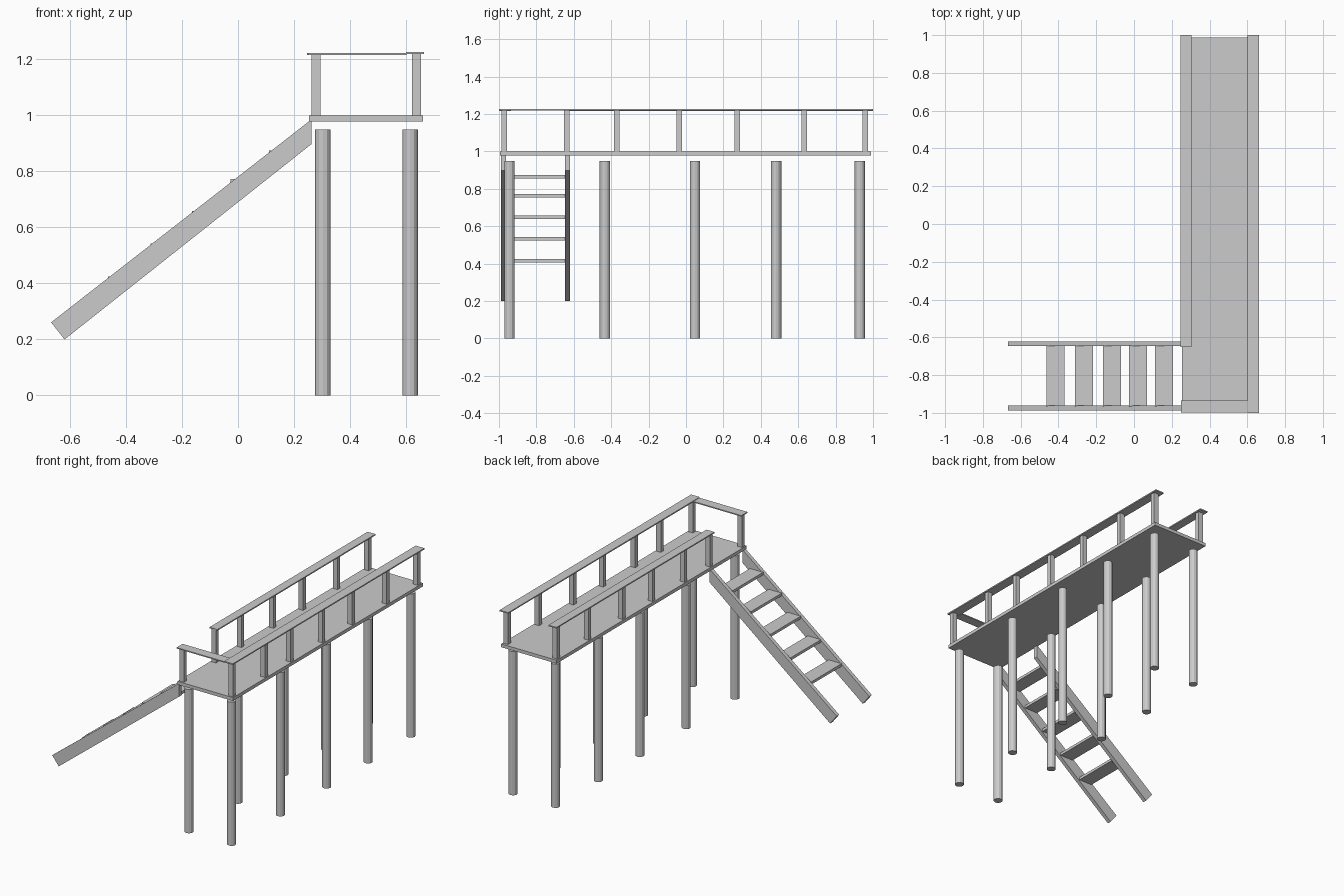
import bpy, bmesh
from math import pi

if "Cube" in bpy.data.objects:
    bpy.data.objects.remove(bpy.data.objects["Cube"])


def finish(name, bm):
    bmesh.ops.recalc_face_normals(bm, faces=bm.faces)
    mesh = bpy.data.meshes.new(name)
    bm.to_mesh(mesh)
    bm.free()
    obj = bpy.data.objects.new(name, mesh)
    bpy.context.collection.objects.link(obj)
    return obj


def box(name, x, y, z):
    """Box from (min, max) ranges on each axis."""
    bm = bmesh.new()
    bmesh.ops.create_cube(bm, size=1)
    for v in bm.verts:
        v.co = [r[0] + (c + 0.5) * (r[1] - r[0]) for c, r in zip(v.co, (x, y, z))]
    return finish(name, bm)


def pile(name, x, y, radius, height):
    bm = bmesh.new()
    bmesh.ops.create_cone(bm, cap_ends=True, segments=12, radius1=radius,
                          radius2=radius, depth=height)
    bmesh.ops.translate(bm, verts=bm.verts, vec=(x, y, height / 2))
    return finish(name, bm)


def stringer(name, profile, y0, y1):
    """Side profile in x/z, extruded along y."""
    bm = bmesh.new()
    face = bm.faces.new([bm.verts.new((x, y0, z)) for x, z in profile])
    ext = bmesh.ops.extrude_face_region(bm, geom=[face])
    verts = [g for g in ext["geom"] if isinstance(g, bmesh.types.BMVert)]
    bmesh.ops.translate(bm, verts=verts, vec=(0, y1 - y0, 0))
    return finish(name, bm)


# Walkway deck
box("deck", (0.254, 0.66), (-0.995, 0.988), (0.977, 0.999))

# Round support piles, two rows of five
for side, x in (("left", 0.303), ("right", 0.614)):
    for i, y in enumerate((-0.944, -0.434, 0.048, 0.482, 0.929)):
        pile(f"pile_{side}_{i + 1}", x, y, 0.0275, 0.95)

# Railing posts, seven per side
for side, x in (("left", 0.278), ("right", 0.637)):
    for i, y in enumerate((-0.972, -0.637, -0.37, -0.037, 0.274, 0.632, 0.958)):
        box(f"rail_post_{side}_{i + 1}", (x - 0.0165, x + 0.0165),
            (y - 0.0145, y + 0.0145), (0.99, 1.219))

# Handrails: the left one stops short to leave the stair opening
box("handrail_right", (0.6, 0.663), (-1, 1), (1.218, 1.226))
box("handrail_left", (0.247, 0.305), (-0.65, 1), (1.215, 1.223))
box("handrail_front", (0.25, 0.602), (-0.998, -0.935), (1.215, 1.222))

# Stair stringers
profile = [(-0.667, 0.261), (-0.619, 0.2), (0.262, 0.897), (0.262, 0.985)]
stringer("stringer_front", profile, -0.988, -0.962)
stringer("stringer_back", profile, -0.647, -0.621)

# Stair treads
for i, (x, z) in enumerate(((-0.464, 0.424), (-0.312, 0.542), (-0.165, 0.658),
                            (-0.026, 0.773), (0.11, 0.874))):
    box(f"tread_{i + 1}", (x, x + 0.096), (-0.966, -0.643), (z - 0.018, z))
